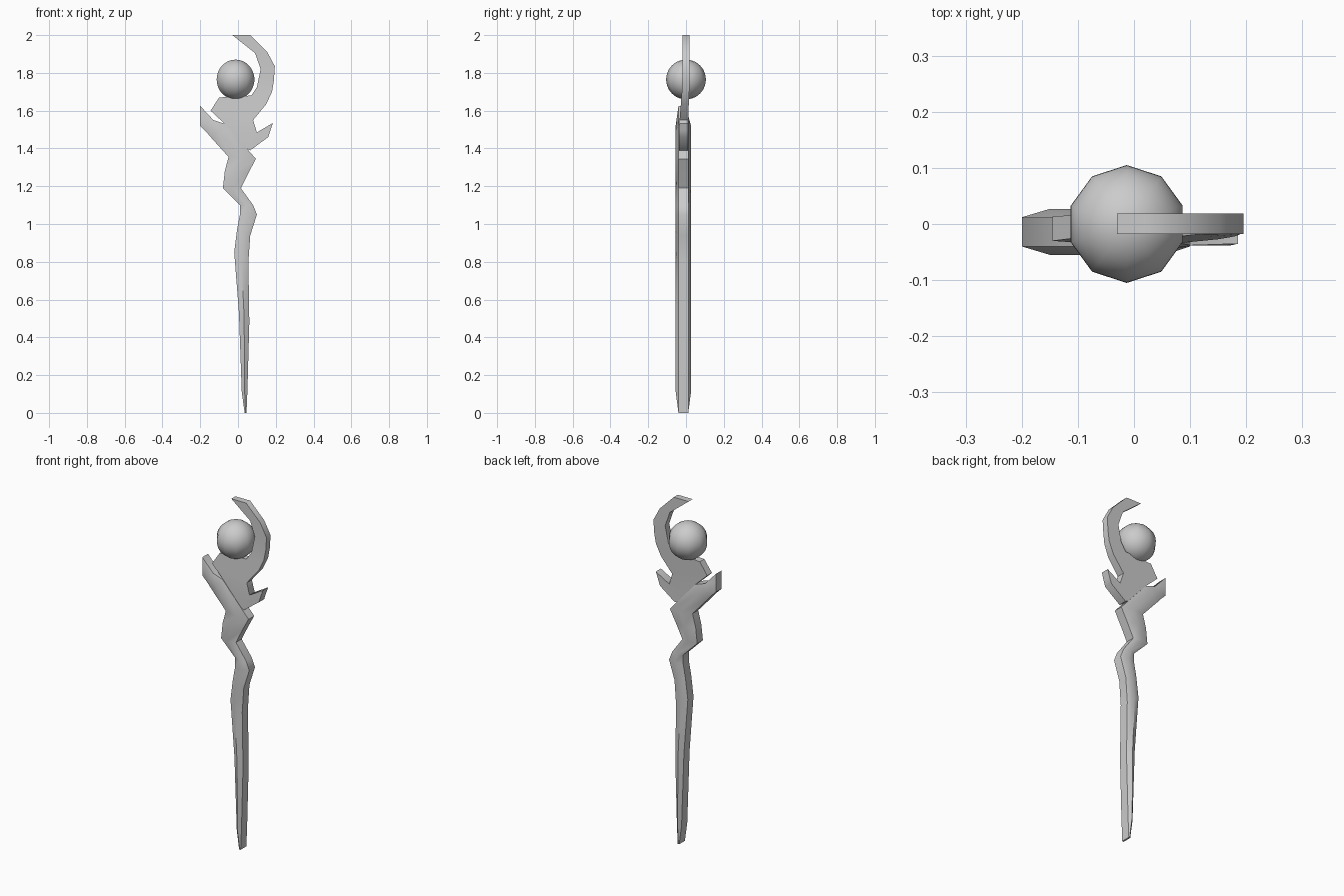
import bpy
import bmesh
from math import radians

default_cube = bpy.data.objects.get("Cube")
if default_cube:
    bpy.data.objects.remove(default_cube, do_unlink=True)

grey = bpy.data.materials.new("plain grey")
grey.use_nodes = True
colour = (0.6, 0.6, 0.6, 1)
grey.diffuse_color = colour
grey.node_tree.nodes["Principled BSDF"].inputs["Base Color"].default_value = colour


def finish(name, bm, angle):
    """Turn a bmesh into a shaded object with the grey material."""
    bmesh.ops.recalc_face_normals(bm, faces=bm.faces)
    mesh = bpy.data.meshes.new(name)
    bm.to_mesh(mesh)
    bm.free()
    mesh.materials.append(grey)
    obj = bpy.data.objects.new(name, mesh)
    bpy.context.collection.objects.link(obj)
    bpy.ops.object.select_all(action="DESELECT")
    obj.select_set(True)
    bpy.context.view_layer.objects.active = obj
    bpy.ops.object.shade_smooth_by_angle(angle=radians(angle))
    return obj


def loft(name, rows, depth, bulge=0):
    """Skin a strip given by its left and right edge (in hundredths).

    depth(z) gives the front and back of the rim; bulge raises the
    middle ridge on every row except the two ends.
    """
    bm = bmesh.new()
    rings = []
    for row in rows:
        left_x, left_z, right_x, right_z = (value / 100 for value in row)
        mid_x, mid_z = (left_x + right_x) / 2, (left_z + right_z) / 2
        ridge = 0 if row in (rows[0], rows[-1]) else bulge
        edge = [(left_x, left_z, 0), (mid_x, mid_z, ridge), (right_x, right_z, 0)]
        front = [(x, depth(z)[0] - extra, z) for x, z, extra in edge]
        back = [(x, depth(z)[1] + extra, z) for x, z, extra in reversed(edge)]
        rings.append([bm.verts.new(point) for point in front + back])
    for lower, upper in zip(rings, rings[1:]):
        for i in range(len(lower)):
            j = (i + 1) % len(lower)
            bm.faces.new((lower[i], lower[j], upper[j], upper[i]))
    bm.faces.new(rings[0])
    bm.faces.new(rings[-1])
    return finish(name, bm, 45)


def shaft_depth(z):
    return -0.04, 0.012


def head_depth(z):
    # The head thins out from the collar towards the hook
    t = min(max((z - 1.5) / 0.25, 0), 1)
    return -0.038 + 0.02 * t, 0.01 + 0.009 * t


# Crooked shaft, sweeping up into the prong on the right-hand side
shaft_rows = [
    (3.5, 0, 4.5, 0),
    (2, 11, 5, 12),
    (0.5, 53, 6, 48),
    (-2, 85, 5.5, 80),
    (-0.5, 97, 6.5, 94),
    (1, 105, 10, 105),
    (1, 110, 8, 110),
    (-8, 119, 1.5, 119),
    (-7, 128, 5.5, 127),
    (-5, 135.5, 9.5, 134.5),
    (-14, 145.5, -7, 153),
    (-17, 149, -13, 155),
    (-20, 152, -20, 162.5),
]
loft("shaft", shaft_rows, shaft_depth, bulge=0.015)

# Flared head that curls over into the hook
head_rows = [
    (-12, 148, 6.5, 139),
    (-7, 153, 10, 148.5),
    (-14.5, 160, 8, 155),
    (-10, 167, 15, 163.5),
    (7, 168, 18, 170),
    (10, 172.5, 19, 176),
    (12, 182, 19.5, 183.5),
    (9, 190.5, 15.5, 191),
    (-3, 200, 6.5, 200),
]
loft("head_hook", head_rows, head_depth)

# Short prong on the left-hand side
prong_rows = [(6.5, 139, 10, 148.5), (16, 146, 18.5, 153.5)]
loft("left_prong", prong_rows, head_depth)

# Orb cradled by the hook
orb_mesh = bmesh.new()
bmesh.ops.create_uvsphere(orb_mesh, u_segments=10, v_segments=24, radius=0.105)
orb = finish("orb", orb_mesh, 60)
orb.location = (-0.013, 0, 1.765)
